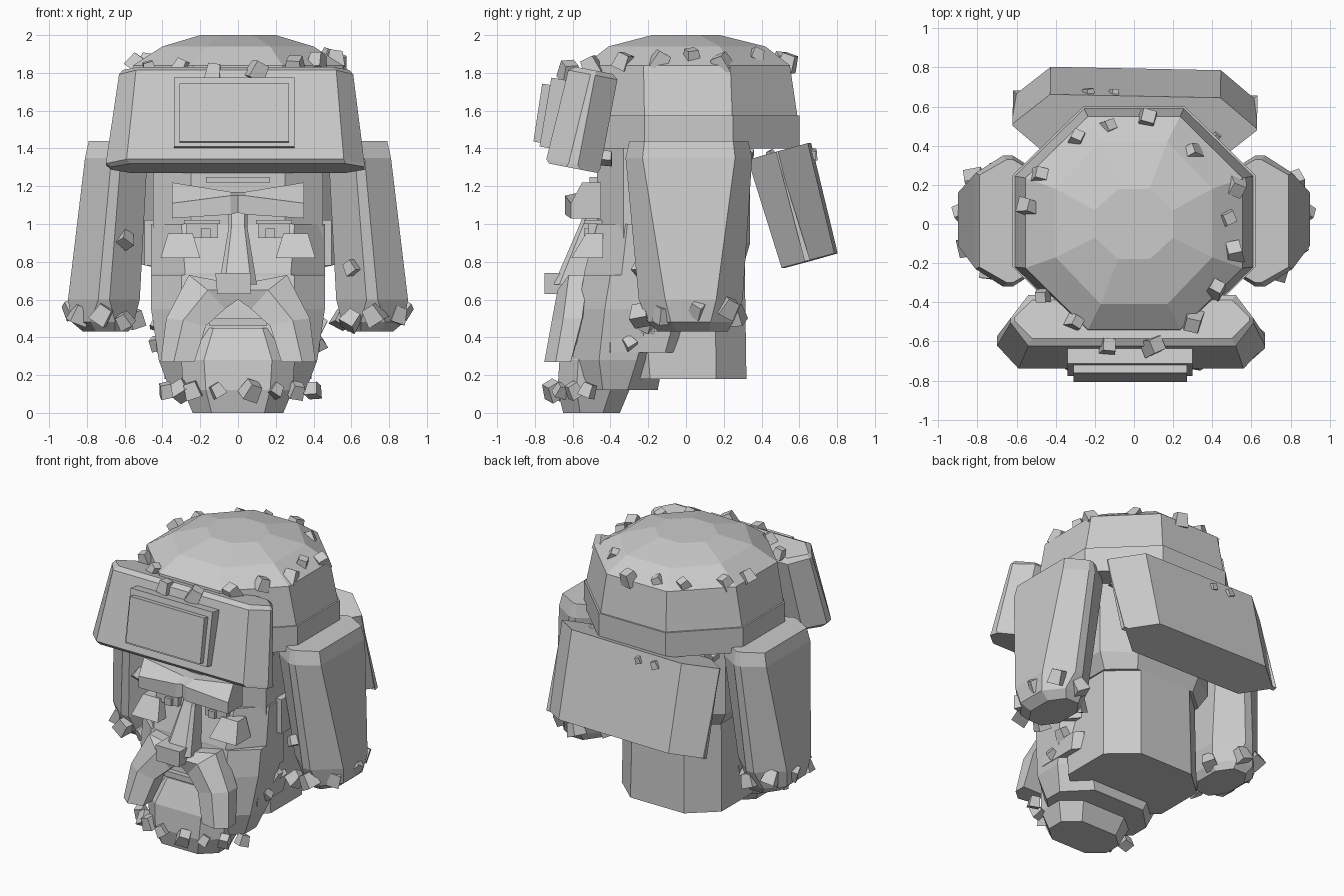
import bpy, bmesh, math, random
from mathutils import Vector, Euler

random.seed(4)


def finish(name, bm):
    bmesh.ops.recalc_face_normals(bm, faces=bm.faces)
    mesh = bpy.data.meshes.new(name)
    bm.to_mesh(mesh)
    bm.free()
    ob = bpy.data.objects.new(name, mesh)
    bpy.context.collection.objects.link(ob)
    return ob


def skin(name, loops_co):
    """Closed skin over equal-length loops of points, capped at both ends."""
    bm = bmesh.new()
    loops = [[bm.verts.new(p) for p in loop] for loop in loops_co]
    n = len(loops[0])
    for a, b in zip(loops, loops[1:]):
        for i in range(n):
            j = (i + 1) % n
            bm.faces.new((a[i], a[j], b[j], b[i]))
    bm.faces.new(loops[0])
    bm.faces.new(loops[-1])
    return finish(name, bm)


def loft(name, rings, loc=(0, 0, 0), rot=(0, 0, 0)):
    """Stack of chamfered rectangles: (z, x0, x1, y0, y1, chamfer_x, chamfer_y)."""
    loops = []
    for z, x0, x1, y0, y1, cx, cy in rings:
        loops.append([(x, y, z) for x, y in (
            (x0 + cx, y0), (x1 - cx, y0), (x1, y0 + cy), (x1, y1 - cy),
            (x1 - cx, y1), (x0 + cx, y1), (x0, y1 - cy), (x0, y0 + cy))])
    ob = skin(name, loops)
    ob.location, ob.rotation_euler = loc, rot


def slab(name, profile, front, back, sides=(1,)):
    """Front-view profile (x, z) extruded in y; front is a function of x, z."""
    for s in sides:
        skin(name, [[(s * x, front(x, z), z) for x, z in profile],
                    [(s * x, back, z) for x, z in profile]])


def box(name, size, loc, rot=(0, 0, 0)):
    bm = bmesh.new()
    bmesh.ops.create_cube(bm, size=1)
    bmesh.ops.scale(bm, vec=size, verts=bm.verts)
    ob = finish(name, bm)
    ob.location, ob.rotation_euler = loc, rot


def tufts(name, points, size=0.085):
    """Small tapered blocks scattered at the given points."""
    bm = bmesh.new()
    for p in points:
        vs = bmesh.ops.create_cube(bm, size=size * random.uniform(0.8, 1.15))["verts"]
        turn = Euler([random.uniform(-0.6, 0.6) for _ in range(3)]).to_matrix()
        for v in vs:
            if v.co.z > 0:
                v.co.xy *= 0.75
            v.co = turn @ v.co + Vector(p)
    finish(name, bm)


# hat crown
loft("hat_crown", [
    (1.57, -.61, .61, -.565, .59, .355, .345),
    (1.84, -.555, .555, -.54, .55, .32, .315),
    (1.94, -.40, .40, -.41, .42, .23, .24),
    (2.00, -.20, .20, -.18, .18, .12, .11)])
loft("hat_band", [(1.40, -.62, .62, -.57, .60, .36, .35),
                  (1.575, -.62, .62, -.57, .60, .36, .35)])

# turned-up front flap with layered badge
loft("front_flap", [
    (-.27, -.67, .67, -.13, .13, .10, .09),
    (-.25, -.70, .67, -.15, .14, .11, .12),
    (.235, -.63, .61, -.125, .14, .09, .12),
    (.26, -.61, .59, -.09, .11, .09, .09)], (0, -.545, 1.56), (-.19, 0, 0))
box("badge_base", (.64, .09, .37), (-.02, -.70, 1.585), (-.17, 0, 0))
box("badge_plate", (.58, .06, .31), (-.02, -.755, 1.585), (-.15, 0, 0))

# back flap
loft("back_flap", [
    (-.30, -.62, .63, -.145, .145, .19, .16),
    (.30, -.62, .63, -.165, .165, .19, .16)], (0, .575, 1.095), (.27, 0, -.02))

# side flaps
for s in (-1, 1):
    rings = []
    for z, xi, xo, y0, y1, cx, cy in [
            (.43, .58, .82, -.15, .22, .07, .10),
            (.48, .55, .88, -.20, .25, .10, .12),
            (.60, .52, .90, -.25, .30, .16, .14),
            (1.35, .48, .81, -.32, .35, .14, .09),
            (1.44, .48, .79, -.30, .33, .14, .08)]:
        a, b = sorted((s * xi, s * xo))
        rings.append((z, a, b, y0, y1, cx, cy))
    loft("side_flap", rings)

# skull, neck and stepped jaw
loft("skull", [(.80, -.39, .39, -.46, .31, .16, .14),
               (.90, -.45, .45, -.47, .34, .20, .14),
               (1.50, -.45, .45, -.47, .34, .20, .14)])
loft("neck", [(.18, -.39, .39, -.35, .32, .18, .16),
              (.85, -.38, .38, -.40, .31, .18, .16)])
loft("chin", [(0, -.24, .24, -.65, -.35, .10, .09),
              (.12, -.29, .29, -.68, -.30, .12, .10),
              (.28, -.30, .30, -.67, -.28, .12, .10),
              (.45, -.25, .25, -.60, -.28, .12, .10)])
loft("jaw", [(.12, -.36, .36, -.60, -.15, .16, .16),
             (.28, -.42, .42, -.60, -.12, .16, .14),
             (.55, -.46, .46, -.57, -.05, .16, .14),
             (.73, -.46, .46, -.54, -.05, .16, .14)])
loft("cheeks", [(.55, -.46, .46, -.55, .05, .18, .20),
                (.74, -.46, .46, -.54, .05, .18, .20),
                (1.0, -.46, .46, -.47, .10, .16, .16)])
loft("jaw_strap", [(.32, -.43, .43, -.45, -.06, .05, .05),
                   (.43, -.44, .44, -.45, -.03, .05, .05)])
box("lip", (.30, .10, .04), (0, -.56, .48))
box("forehead_crease", (.34, .06, .03), (0, -.48, 1.235))
for s in (-1, 1):
    box("ear", (.07, .16, .24), (s * .46, -.14, .90))

# brows and moustache halves: ridged strips, each station runs
# top, ridge, lower front, lower back, top back
for s in (-1, 1):
    skin("brow", [[(s * x, y, z) for y, z in (
        (-.55, top), (-.64 + d, ridge), (-.64 + d, low), (-.45, low), (-.45, top))]
        for x, top, ridge, low, d in ((0, 1.17, 1.15, 1.06, .02),
                                      (.04, 1.17, 1.15, 1.05, 0),
                                      (.35, 1.22, 1.11, 1.03, .03))])
    skin("moustache", [[
        (s * ox, y + .06, oz), (s * rx, y, rz), (s * ix, y + .02, iz),
        (s * ix, back, iz), (s * ox, back, oz)]
        for ox, oz, rx, rz, ix, iz, y, back in (
            (0, .68, 0, .65, 0, .60, -.68, -.52),
            (.26, .73, .16, .65, .07, .55, -.68, -.52),
            (.38, .50, .29, .49, .17, .46, -.71, -.55),
            (.41, .27, .34, .27, .23, .27, -.75, -.61))])

# eyes and cheek pads
for s in (-1, 1):
    box("eye", (.17, .10, .09), (s * .19, -.47, .97))
    box("eyelid", (.19, .10, .02), (s * .19, -.49, 1.01))
    box("pupil", (.05, .04, .05), (s * .17, -.52, .95))
slab("cheek_pad", [(.24, .95), (.37, .95), (.41, .82), (.20, .82)],
     lambda x, z: -.53 - .6 * (.95 - z), -.44, (-1, 1))

# nose
loft("nose_bridge", [(.68, -.10, .10, -.70, -.48, .03, .03),
                     (.98, -.05, .05, -.57, -.44, .015, .02),
                     (1.08, -.05, .05, -.53, -.44, .015, .02)])
slab("nose_tip", [(-.12, .74), (.07, .74), (.065, .63), (-.11, .63)],
     lambda x, z: -.75, -.55)

# fur and beard tufts
crown = [(-.29, .44), (-.13, .5), (.07, .54), (.3, .37), (.52, .19), (.48, .03),
         (.51, -.14), (.42, -.33), (.3, -.5), (.1, -.62), (-.13, -.62),
         (-.3, -.5), (-.47, -.37), (-.54, .09), (-.48, .25)]
tufts("crown_tufts", [(x, y, 1.91 - .6 * max(0, math.hypot(x, y) - .43) ** 1.1)
                      for x, y in crown])
tufts("beard_tufts", [(x, -.71 + 1.2 * x * x, .12)
                      for x in (-.38, -.3, -.24, -.11, .07, .2, .31, .4)], .08)
tufts("jaw_tufts", [(s * .43, y, z) for s in (-1, 1)
                    for y, z in ((-.3, .37), (-.2, .47), (-.42, 1.35), (-.28, 1.35), (.32, 1.36))], .07)
for s, z in ((-1, .92), (1, .77)):
    tufts("flap_tufts", [(s * x, y, h) for x, y, h in (
        (.60, -.21, .49), (.72, -.24, .52), (.84, -.12, .52), (.88, .06, .55),
        (.82, .22, .56), (.68, .26, .52), (.55, .10, .50))], .085)
    tufts("flap_side_tuft", [(s * .60, -.24, z)], .07)
tufts("back_flap_tufts", [(-.23, .67, 1.37), (-.1, .67, 1.37), (.42, .45, 1.37)], .05)
